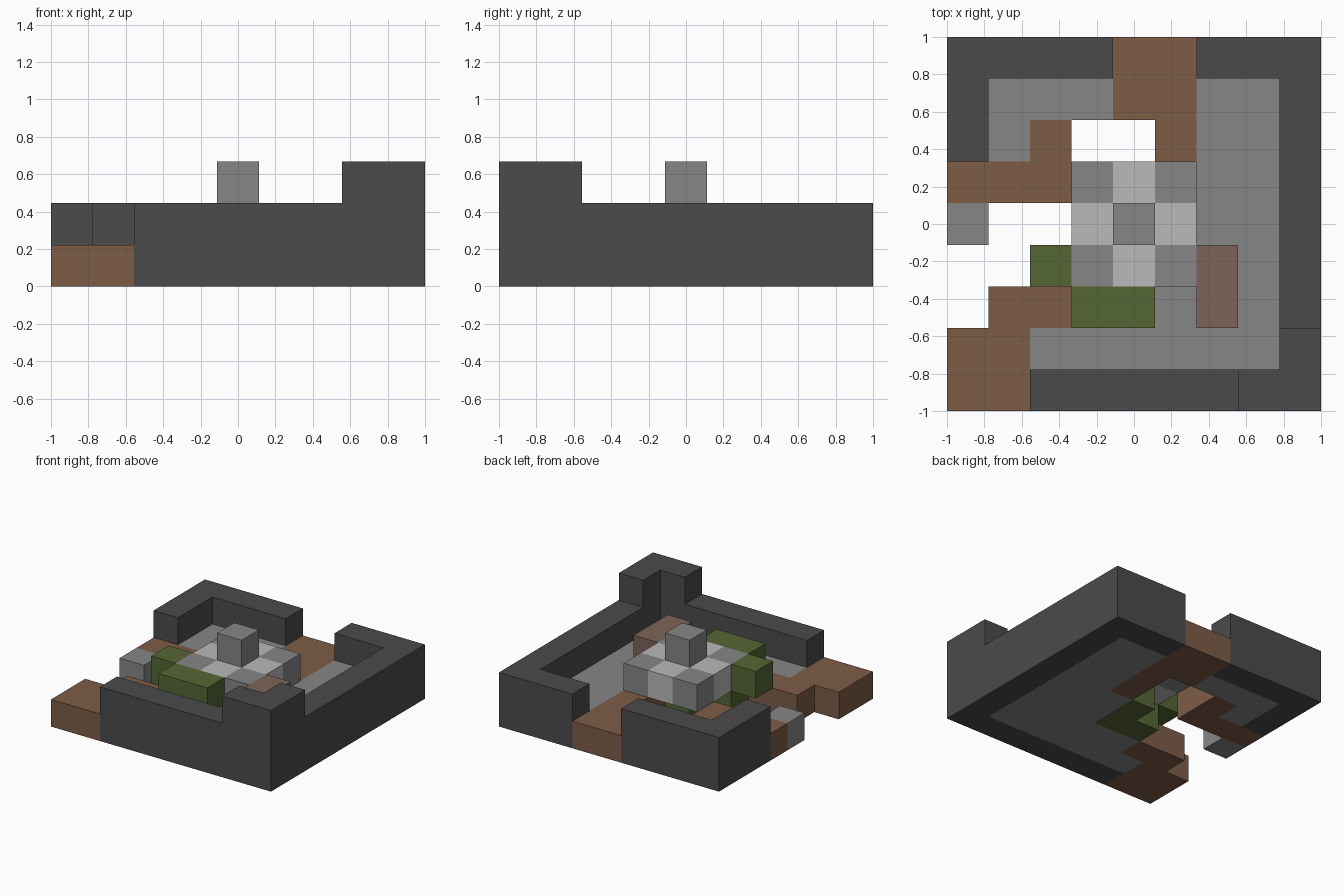
import bpy
import bmesh
from mathutils import Vector

if "Cube" in bpy.data.objects:
    bpy.data.objects.remove(bpy.data.objects["Cube"], do_unlink=True)

CELL = 2 / 9  # the model is a nine by nine grid of cubes


def material(name, rgb):
    mat = bpy.data.materials.new(name)
    mat.use_nodes = True
    color = (*rgb, 1)
    mat.diffuse_color = color
    mat.node_tree.nodes["Principled BSDF"].inputs["Base Color"].default_value = color
    return mat


dark = material("dark stone", (0.07, 0.07, 0.07))
gray = material("gray stone", (0.24, 0.24, 0.24))
light = material("light stone", (0.49, 0.49, 0.49))
brown = material("brown earth", (0.205, 0.107, 0.061))
green = material("moss green", (0.091, 0.133, 0.034))
clay = material("dusty clay", (0.205, 0.127, 0.10))


def blocks(name, mat, bottom, top, *areas):
    """Fill column/row areas (x0, x1, y0, y1) with cubes and keep the outer skin."""
    cells = {(x, y, z) for x0, x1, y0, y1 in areas for x in range(x0, x1)
             for y in range(y0, y1) for z in range(bottom, top)}
    add_skin(name, mat, cells)


def add_skin(name, mat, cells):
    bm = bmesh.new()
    for cell in sorted(cells):
        center = Vector(cell) + Vector((0.5, 0.5, 0.5))
        for axis in range(3):
            for sign in (-1, 1):
                step = Vector((0, 0, 0))
                step[axis] = sign
                if tuple(int(c + s) for c, s in zip(cell, step)) in cells:
                    continue
                u, v = Vector((0, 0, 0)), Vector((0, 0, 0))
                u[(axis + 1) % 3] = 0.5
                v[(axis + 2) % 3] = 0.5 * sign
                mid = center + step / 2
                bm.faces.new([bm.verts.new(mid + p) for p in (-u - v, u - v, u + v, v - u)])
    bmesh.ops.remove_doubles(bm, verts=bm.verts, dist=0.001)
    for vert in bm.verts:
        vert.co = vert.co * CELL - Vector((1, 1, 0))
    mesh = bpy.data.meshes.new(name)
    bm.to_mesh(mesh)
    bm.free()
    mesh.materials.append(mat)
    bpy.context.collection.objects.link(bpy.data.objects.new(name, mesh))


# Outer walls, with a raised corner
blocks("front_wall", dark, 0, 2, (2, 8, 0, 1))
blocks("left_wall", dark, 0, 2, (8, 9, 0, 9))
blocks("back_left_wall", dark, 0, 2, (6, 8, 8, 9))
blocks("back_right_wall", dark, 0, 2, (0, 4, 8, 9), (0, 1, 6, 8))
blocks("corner_tower", dark, 2, 3, (7, 9, 0, 1), (8, 9, 1, 2))

# Floor and the earth paths leading out of it
blocks("floor", gray, 0, 1, (6, 8, 1, 8), (2, 6, 1, 2), (3, 6, 2, 3),
       (5, 6, 3, 5), (1, 4, 7, 8), (1, 2, 6, 7))
blocks("back_path", brown, 0, 1, (4, 6, 7, 9), (5, 6, 5, 7))
blocks("side_path", brown, 0, 1, (0, 3, 5, 6), (2, 3, 6, 7))
blocks("corner_path", brown, 0, 1, (0, 2, 0, 2), (1, 3, 2, 3))
blocks("loose_stone", gray, 0, 1, (0, 1, 4, 5))

# Mossy base and mossy steps beside the platform
blocks("moss_base", green, 0, 1, (3, 5, 3, 4), (4, 5, 4, 5))
blocks("front_moss", green, 1, 2, (3, 5, 2, 3))
blocks("side_moss", green, 1, 2, (2, 3, 3, 4))
blocks("clay_bench", clay, 1, 2, (6, 7, 2, 4))

# Chequered platform with a central pillar
for parity, name, mat in ((0, "gray_tiles", gray), (1, "light_tiles", light)):
    add_skin(name, mat, {(x, y, 1) for x in range(3, 6) for y in range(3, 6)
                         if (x + y) % 2 == parity})
blocks("pillar", gray, 2, 3, (4, 5, 4, 5))
